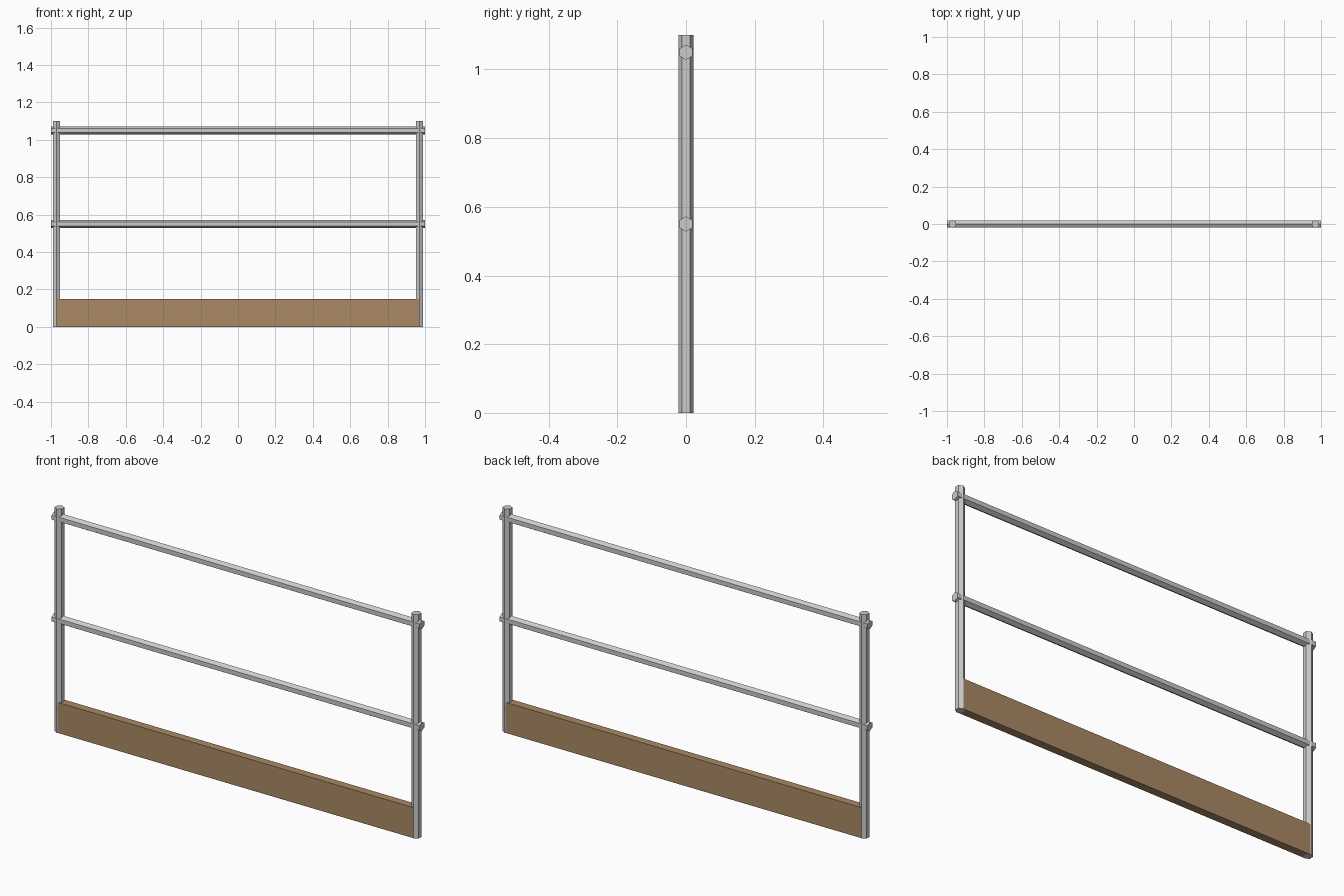
import bpy, math

if "Cube" in bpy.data.objects:
    bpy.data.objects.remove(bpy.data.objects["Cube"])

R = 0.022      # tube radius
POST_X = 0.97


def tube(name, length, loc, rot=(0, 0, 0)):
    bpy.ops.mesh.primitive_cylinder_add(vertices=6, radius=R, depth=length,
                                        location=loc, rotation=rot)
    bpy.context.object.name = name


# Upright posts
for side, s in (("left", -1), ("right", 1)):
    tube(side + "_post", 1.1, (s * POST_X, 0, 0.55))

# Horizontal rails, hexagon corner pointing up
for name, z in (("middle_rail", 0.55), ("top_rail", 1.05)):
    tube(name, 2.0, (0, 0, z), (math.pi / 2, 0, math.pi / 2))

# Wooden toe board between the posts
bpy.ops.mesh.primitive_cube_add(size=1, location=(0, 0, 0.075))
board = bpy.context.object
board.name = "toe_board"
board.scale = (2 * POST_X, 0.04, 0.15)
wood = bpy.data.materials.new("wood")
wood.diffuse_color = (0.40, 0.25, 0.13, 1)
wood.use_nodes = True
wood.node_tree.nodes["Principled BSDF"].inputs["Base Color"].default_value = wood.diffuse_color
board.data.materials.append(wood)
